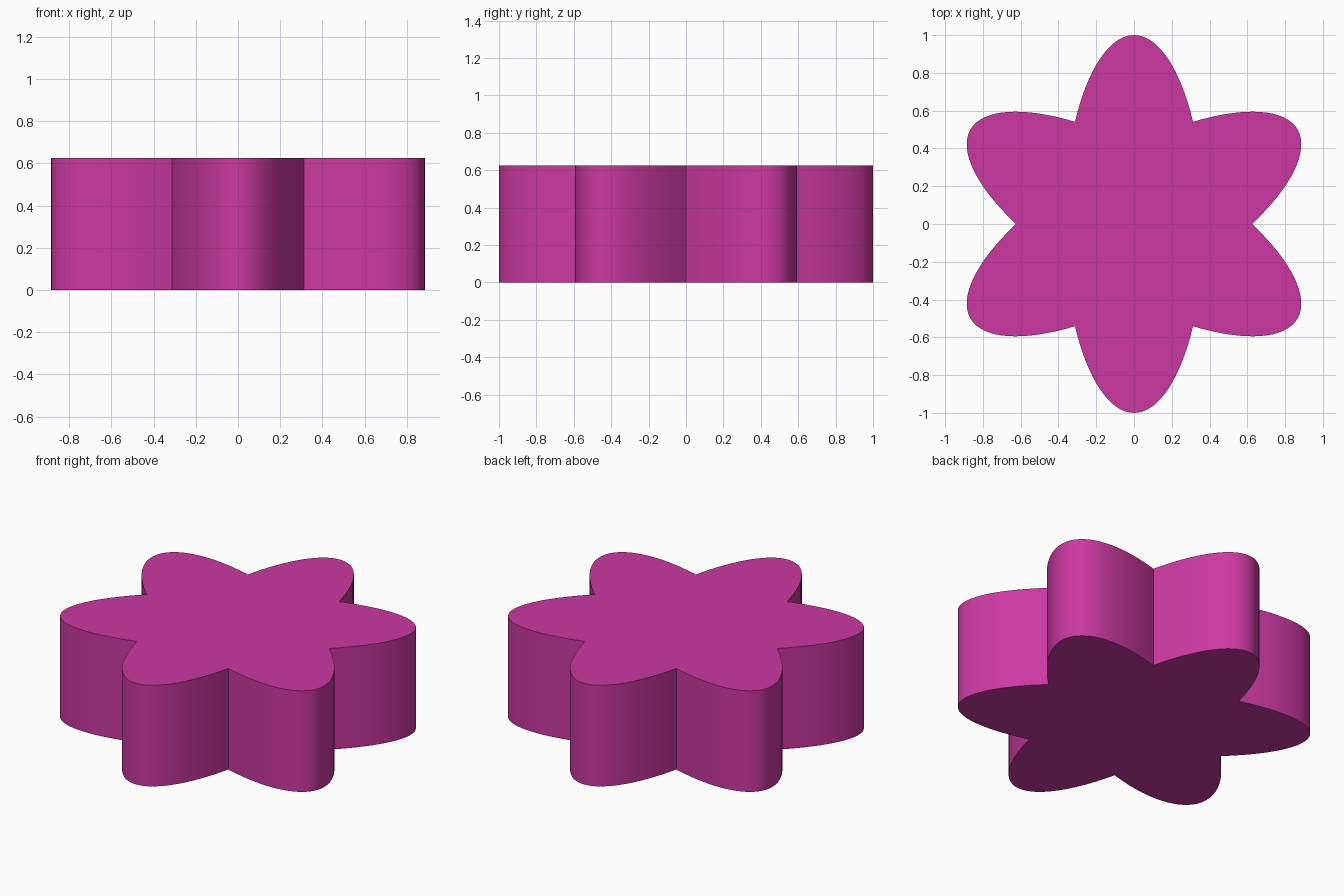
import bpy, bmesh, math

if "Cube" in bpy.data.objects:
    bpy.data.objects.remove(bpy.data.objects["Cube"])

PETALS = 6
SEGMENTS = 32       # outline segments per petal
HALF_WIDTH = 0.3716 # minor radius of each elliptical petal (major radius is 1)
HEIGHT = 0.625

# Outline: six ellipse tips meeting in sharp notches
t_max = math.atan(math.tan(math.pi / PETALS) / HALF_WIDTH)
outline = []
for p in range(PETALS):
    a = math.pi / 2 + p * math.tau / PETALS
    for i in range(SEGMENTS):
        t = t_max * (2 * i / SEGMENTS - 1)
        u, v = math.cos(t), HALF_WIDTH * math.sin(t)
        outline.append((u * math.cos(a) - v * math.sin(a),
                        u * math.sin(a) + v * math.cos(a), 0))

# Extrude the outline into a solid
bm = bmesh.new()
base = bm.faces.new([bm.verts.new(c) for c in outline])
top = bmesh.ops.extrude_face_region(bm, geom=[base], use_keep_orig=True)
bmesh.ops.translate(bm, vec=(0, 0, HEIGHT),
                    verts=[g for g in top["geom"] if isinstance(g, bmesh.types.BMVert)])
bmesh.ops.recalc_face_normals(bm, faces=bm.faces[:])
mesh = bpy.data.meshes.new("flower_block")
bm.to_mesh(mesh)
bm.free()

flower = bpy.data.objects.new("flower_block", mesh)
bpy.context.collection.objects.link(flower)

# Magenta material
mat = bpy.data.materials.new("magenta")
mat.diffuse_color = (0.60, 0.04, 0.36, 1)
mat.use_nodes = True
mat.node_tree.nodes["Principled BSDF"].inputs["Base Color"].default_value = mat.diffuse_color
mesh.materials.append(mat)

# Smooth petal walls, sharp notches and rims
bpy.context.view_layer.objects.active = flower
flower.select_set(True)
bpy.ops.object.shade_smooth_by_angle(angle=math.radians(30))
